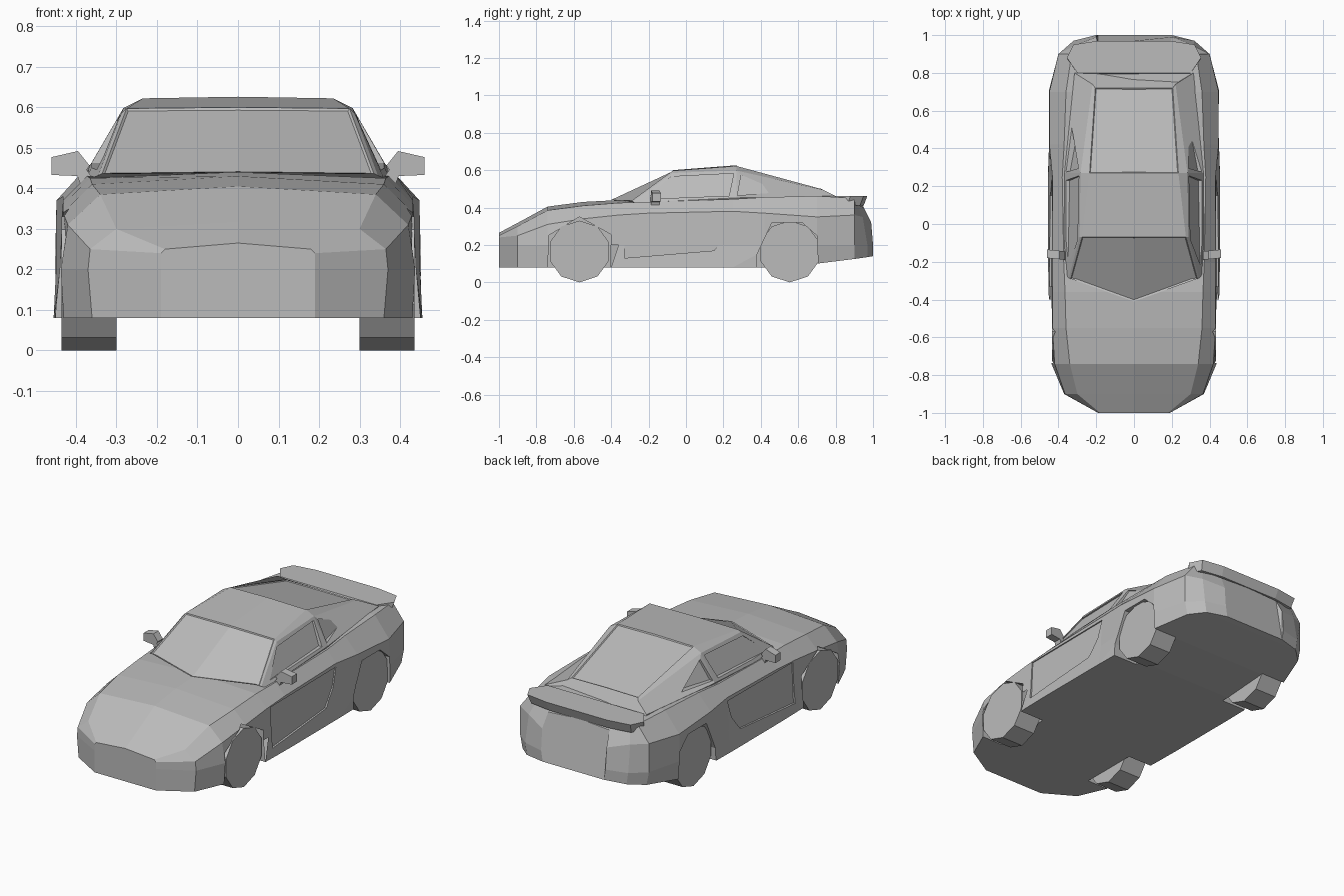
import bpy
import bmesh
import math

default = bpy.data.objects.get("Cube")
if default:
    bpy.data.objects.remove(default, do_unlink=True)

# One flat paint for the whole car
paint = bpy.data.materials.new("grey_paint")
paint.use_nodes = True
grey = (0.5, 0.5, 0.5, 1)
paint.diffuse_color = grey
for node in paint.node_tree.nodes:
    if node.type == "BSDF_PRINCIPLED":
        node.inputs["Base Color"].default_value = grey
        node.inputs["Roughness"].default_value = 0.7


def finish(bm, name):
    """Turn a bmesh into a painted, flat shaded object."""
    bmesh.ops.recalc_face_normals(bm, faces=bm.faces)
    mesh = bpy.data.meshes.new(name)
    bm.to_mesh(mesh)
    bm.free()
    mesh.materials.append(paint)
    obj = bpy.data.objects.new(name, mesh)
    bpy.context.scene.collection.objects.link(obj)
    return obj


def loft(halves):
    """Skin half sections, each running from the bottom edge to the centre line."""
    bm = bmesh.new()
    rings = []
    for half in halves:
        mirrored = [(-x, y, z) for x, y, z in reversed(half[:-1])]
        rings.append([bm.verts.new(p) for p in half + mirrored])
    count = len(rings[0])
    for a, b in zip(rings, rings[1:]):
        for i in range(count):
            j = (i + 1) % count
            bm.faces.new((a[i], a[j], b[j], b[i]))
    bm.faces.new(rings[0])
    bm.faces.new(rings[-1])
    return bm


def prism(near, far):
    """Join two matching outlines into a closed solid."""
    bm = bmesh.new()
    a = [bm.verts.new(p) for p in near]
    b = [bm.verts.new(p) for p in far]
    for i in range(len(a)):
        j = (i + 1) % len(a)
        bm.faces.new((a[i], a[j], b[j], b[i]))
    bm.faces.new(a)
    bm.faces.new(b)
    return bm


def carve(target, outline, inner):
    """Cut a side outline of (y, z) points into both flanks, down to x = inner(y, z)."""
    for side in (-1, 1):
        near = [(side * inner(y, z), y, z) for y, z in outline]
        far = [(side * (inner(y, z) + 0.2), y, z) for y, z in outline]
        cutter = finish(prism(near, far), "cutter")
        cutter.hide_render = True
        mod = target.modifiers.new("carve", "BOOLEAN")
        mod.operation = "DIFFERENCE"
        mod.solver = "EXACT"
        mod.object = cutter
        bpy.context.view_layer.objects.active = target
        bpy.ops.object.modifier_apply(modifier=mod.name)
        bpy.data.objects.remove(cutter, do_unlink=True)


# Body sections: y, floor x, floor z, waist x, shoulder x z, deck x z, centre z
sections = [
    (-1, .19, .08, .19, .19, .24, .18, .25, .265),
    (-.9, .36, .08, .37, .365, .25, .3, .3, .318),
    (-.74, .43, .08, .437, .42, .31, .34, .385, .405),
    (-.55, .445, .08, .44, .432, .34, .36, .41, .43),
    (-.36, .452, .08, .44, .432, .36, .365, .425, .44),
    (-.2, .455, .08, .44, .432, .37, .372, .43, .42),
    (.25, .455, .08, .44, .432, .38, .38, .445, .42),
    (.42, .452, .08, .45, .448, .37, .37, .455, .43),
    (.7, .45, .1, .452, .448, .35, .36, .462, .45),
    (.9, .385, .125, .4, .4, .36, .33, .45, .45),
    (.97, .31, .135, .32, .315, .35, .29, .42, .43),
    (1, .19, .14, .2, .2, .32, .19, .4, .41),
]
halves = []
for y, fx, fz, wx, sx, sz, dx, dz, cz in sections:
    half = [(fx, fz), (wx, .2), (sx, sz), (dx, dz), (0, cz)]
    # The tail leans forward above the bumper
    lean = .5 if y > .95 else 0
    halves.append([(x, y - lean * max(0, z - .3), z) for x, z in half])
body = finish(loft(halves), "body")

# Wheel arches and doors
front_arch = [(-.74, -.1), (-.735, .25), (-.57, .35), (-.4, .255), (-.4, -.1)]
rear_arch = [(.37, -.1), (.38, .15), (.46, .32), (.62, .32), (.7, .25), (.715, -.1)]
door = [(-.33, .13), (.15, .17), (.22, .26), (.25, .36), (-.33, .355)]
for arch in (front_arch, rear_arch):
    carve(body, arch, lambda y, z: 0.3)
carve(body, door, lambda y, z: 0.433 - 0.045 * (z - 0.2))

# Cabin sections: base, belt, roof rail, glass corner, centre
cabin_bm = loft([
    [(.35, -.25, .39), (.36, -.27, .425), (.345, -.285, .432), (.335, -.29, .437), (0, -.41, .441)],
    [(.36, -.07, .39), (.37, -.07, .435), (.288, -.07, .585), (.275, -.07, .597), (0, -.07, .6)],
    [(.36, .27, .39), (.368, .27, .452), (.283, .27, .598), (.235, .27, .622), (0, .27, .626)],
    [(.3, .8, .39), (.315, .8, .462), (.22, .74, .492), (.205, .72, .5), (0, .72, .502)],
])

# Recess the front and rear glass slightly behind their frames
bmesh.ops.recalc_face_normals(cabin_bm, faces=cabin_bm.faces)
for front in (True, False):
    glass = []
    for face in cabin_bm.faces:
        y = face.calc_center_median().y
        touches_centre = any(abs(v.co.x) < 0.001 for v in face.verts)
        if touches_centre and len(face.verts) == 4 and (y < -.1 if front else y > .4):
            glass.append(face)
    bmesh.ops.inset_region(cabin_bm, faces=glass, thickness=0.006, depth=-0.005)
cabin = finish(cabin_bm, "cabin")


# Side windows, sunk into the sloping cabin flank
def window_depth(y, z):
    return 0.352 - 0.5 * (z - 0.44) - 0.15 * max(0, y - 0.27)


door_window = [(-.22, .445), (-.08, .565), (.255, .582), (.23, .463)]
quarter_window = [(.275, .465), (.295, .575), (.51, .482)]
for window in (door_window, quarter_window):
    carve(cabin, window, window_depth)

# Tail spoiler overhanging the recessed rear panel
plan = [(.3, .8), (.355, .88), (.32, .95), (.19, .97)]
plan += [(-x, y) for x, y in reversed(plan)]
finish(prism([(x * .97, y - .02, .41) for x, y in plan],
             [(x, y, .463) for x, y in plan]), "tail_spoiler")

# Ten sided wheels and door mirrors on both sides
stem = [(.355, .42), (.385, .4), (.4, .44), (.38, .455)]
head = [(.385, .43), (.46, .433), (.46, .477), (.395, .492), (.366, .456)]
for side, label in ((1, "left"), (-1, "right")):
    for centre, place in ((-.57, "front"), (.555, "rear")):
        rim = []
        for i in range(10):
            angle = math.tau * i / 10 + math.pi / 2
            rim.append((centre + .165 * math.cos(angle), .165 + .165 * math.sin(angle)))
        finish(prism([(side * .3, y, z) for y, z in rim],
                     [(side * .435, y, z) for y, z in rim]), f"{place}_{label}_wheel")
    for part, outline in (("stem", stem), ("head", head)):
        finish(prism([(side * x, -.19 + .1 * (x - .36), z) for x, z in outline],
                     [(side * x, -.145 + .1 * (x - .36), z) for x, z in outline]),
               f"{label}_mirror_{part}")
